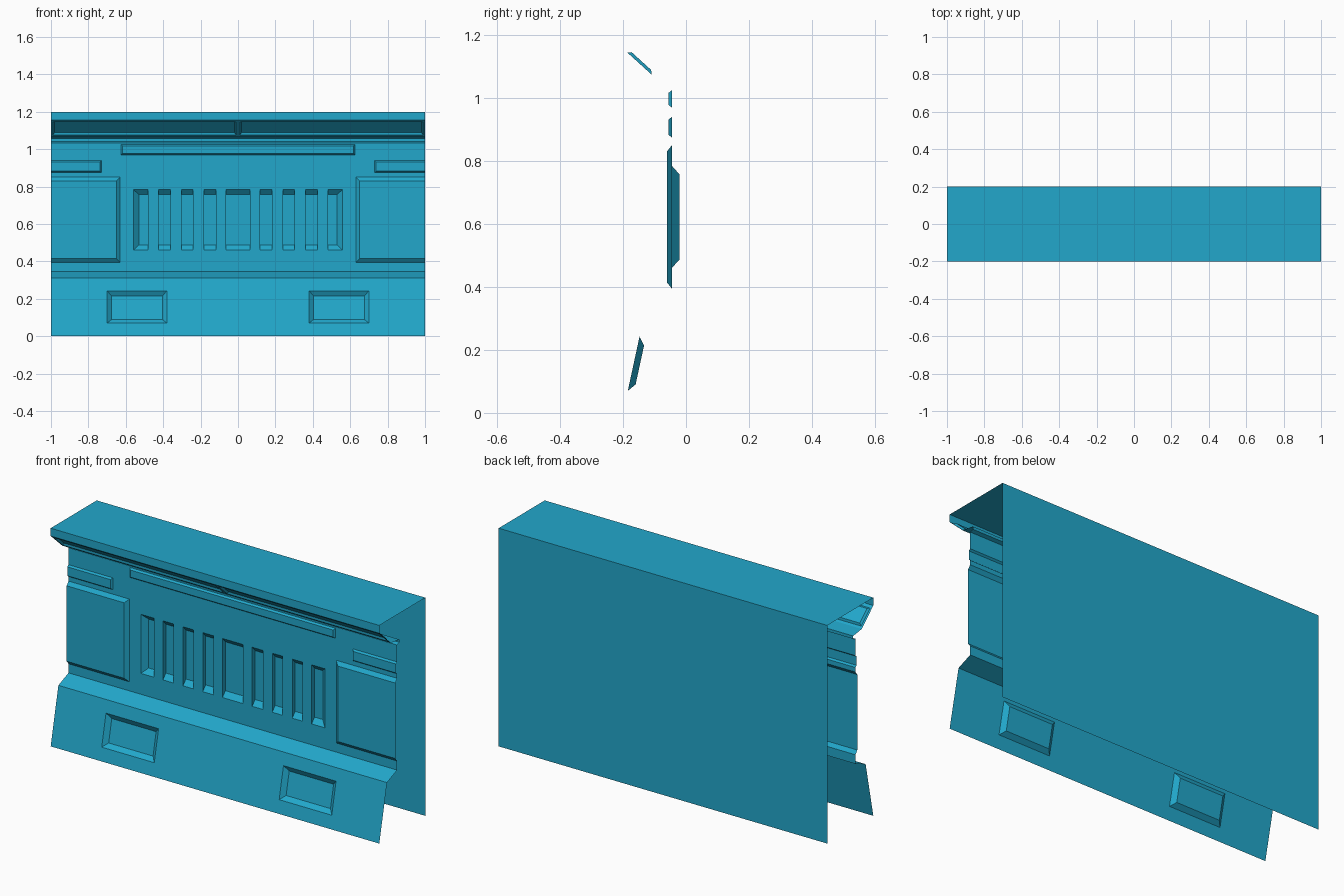
import bpy, bmesh
from mathutils import Vector

if "Cube" in bpy.data.objects:
    bpy.data.objects.remove(bpy.data.objects["Cube"])


def panel(name, profile, features=()):
    """Sheet strip across x following a (y, z) profile; the features sink into
    (or rise from) a single straight strip: (x0, x1, z0, z1, insets l r b t, depth)."""
    bm = bmesh.new()

    for p0, p1 in zip(profile, profile[1:]):
        a, b = Vector((0, *p0)), Vector((0, *p1))
        length = (b - a).length
        d = (b - a).normalized()
        n = Vector((0, -d.z, d.y))

        def pt(x, t, h=0.0):
            return bm.verts.new(Vector((x, 0, 0)) + a + d * t + n * h)

        rects = [(f[0], f[1], (f[2] - a.z) / d.z, (f[3] - a.z) / d.z, f[4], f[5])
                 for f in features]
        xs = sorted({-1.0, 1.0, *[v for r in rects for v in r[:2]]})
        ts = sorted({0.0, length, *[v for r in rects for v in r[2:4]]})
        # flat sheet around the features
        for x0, x1 in zip(xs, xs[1:]):
            for t0, t1 in zip(ts, ts[1:]):
                cx, ct = (x0 + x1) / 2, (t0 + t1) / 2
                if not any(r[0] < cx < r[1] and r[2] < ct < r[3] for r in rects):
                    bm.faces.new([pt(x0, t0), pt(x1, t0), pt(x1, t1), pt(x0, t1)])
        # bevelled walls and floor of each feature
        for x0, x1, t0, t1, (l, r, lo, hi), h in rects:
            outer = [(x0, t0), (x1, t0), (x1, t1), (x0, t1)]
            inner = [(x0 + l, t0 + lo), (x1 - r, t0 + lo), (x1 - r, t1 - hi), (x0 + l, t1 - hi)]
            bm.faces.new([pt(*q, h) for q in inner])
            for i in range(4):
                j = (i + 1) % 4
                if abs(outer[i][0]) == 1 and outer[i][0] == outer[j][0]:
                    continue  # open end of the sheet
                bm.faces.new([pt(*outer[i]), pt(*outer[j]), pt(*inner[j], h), pt(*inner[i], h)])

    bmesh.ops.remove_doubles(bm, verts=bm.verts, dist=1e-5)
    me = bpy.data.meshes.new(name)
    bm.to_mesh(me)
    bm.free()
    ob = bpy.data.objects.new(name, me)
    bpy.context.collection.objects.link(ob)
    mat = bpy.data.materials.get("blue") or bpy.data.materials.new("blue")
    mat.diffuse_color = (0.016, 0.39, 0.60, 1)
    mat.use_nodes = True
    mat.node_tree.nodes["Principled BSDF"].inputs["Base Color"].default_value = mat.diffuse_color
    me.materials.append(mat)
    return ob


def mirrored(f):
    x0, x1, z0, z1, (l, r, lo, hi), h = f
    return [f, (-x1, -x0, z0, z1, (r, l, lo, hi), h)]


# Lower skirt with two rectangular pockets
panel("lower_skirt", [(-0.20, 0.0), (-0.133, 0.31)],
      mirrored((0.38, 0.70, 0.07, 0.243, (0.025,) * 4, -0.02)))

# Sloping ledge between skirt and wall
panel("ledge", [(-0.133, 0.31), (-0.045, 0.345)])

# Main wall: raised side panels, bars, and a row of vent slots
features = [(-0.625, 0.625, 0.97, 1.025, (0.008,) * 4, 0.01)]
features += mirrored((0.63, 1.0, 0.395, 0.85, (0.02, 0, 0.02, 0.02), 0.016))
features += mirrored((0.73, 1.0, 0.875, 0.94, (0.008, 0, 0.008, 0.008), 0.01))
features.append((-0.063, 0.063, 0.46, 0.785, (0, 0, 0.028, 0.028), -0.025))
for x0, x1, bevel in [(0.118, 0.183, 0), (0.24, 0.303, 0), (0.362, 0.425, 0), (0.48, 0.56, 0.03)]:
    features += mirrored((x0, x1, 0.46, 0.785, (0, bevel, 0.028, 0.028), -0.025))
panel("main_wall", [(-0.045, 0.345), (-0.045, 1.033)], features)

# Groove under the overhang
panel("groove", [(-0.045, 1.033), (-0.025, 1.04), (-0.025, 1.056), (-0.10, 1.066)])

# Overhang with two long shallow recesses underneath
panel("overhang", [(-0.10, 1.066), (-0.20, 1.157)],
      mirrored((0.01, 0.99, 1.075, 1.145, (0.01,) * 4, -0.01)))

# Front lip, top and back sheet
panel("cap_and_back", [(-0.20, 1.157), (-0.20, 1.20), (0.20, 1.20), (0.20, 0.0)])
